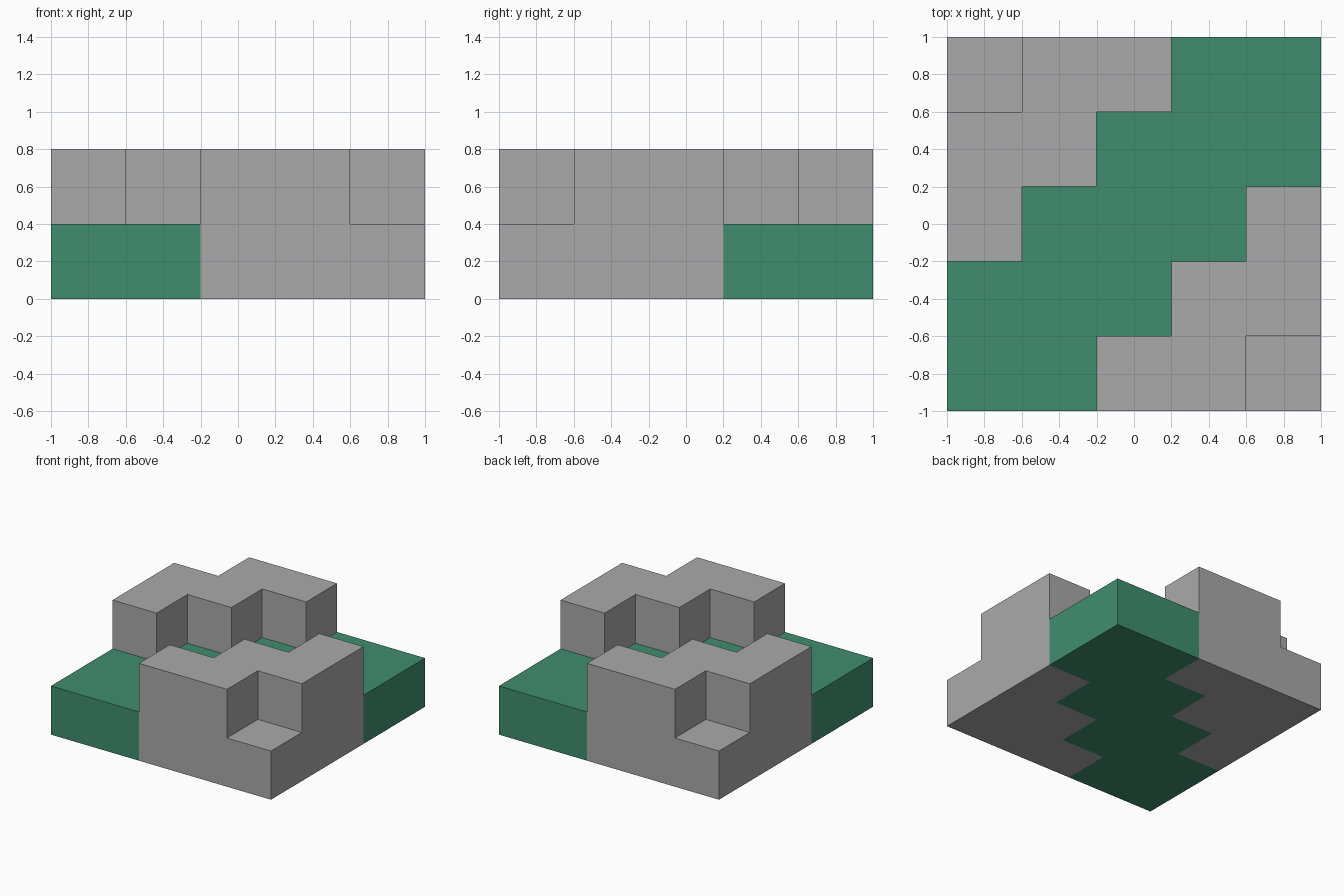
import bpy
import bmesh
from mathutils import Vector

cube = bpy.data.objects.get("Cube")
if cube:
    bpy.data.objects.remove(cube, do_unlink=True)

CELLS = 5      # cells along each side
STEP = 0.4     # cell size and layer height


def make_material(name, color):
    mat = bpy.data.materials.new(name)
    mat.use_nodes = True
    mat.diffuse_color = color
    mat.node_tree.nodes["Principled BSDF"].inputs["Base Color"].default_value = color
    return mat


def diagonal(face):
    """Number of the diagonal a cell lies on: 0 on the main one, +-4 at the corners."""
    c = face.calc_center_median()
    return round((c.x - c.y) / STEP)


def raise_faces(bm, faces, keep_bottom):
    """Extrude cells up by one layer and return the new top faces."""
    result = bmesh.ops.extrude_face_region(bm, geom=faces, use_keep_orig=keep_bottom)
    verts = [g for g in result["geom"] if isinstance(g, bmesh.types.BMVert)]
    bmesh.ops.translate(bm, verts=verts, vec=Vector((0, 0, STEP)))
    return [g for g in result["geom"] if isinstance(g, bmesh.types.BMFace)]


def terrain_part(name, mat, in_base, in_upper=None):
    """Stepped block: cells chosen by diagonal, with an optional second layer."""
    bm = bmesh.new()
    bmesh.ops.create_grid(bm, x_segments=CELLS, y_segments=CELLS, size=1.0)
    unused = [f for f in bm.faces if not in_base(diagonal(f))]
    bmesh.ops.delete(bm, geom=unused, context='FACES')
    tops = raise_faces(bm, bm.faces[:], True)
    if in_upper:
        raise_faces(bm, [f for f in tops if in_upper(diagonal(f))], False)
    # merge coplanar cells into clean faces
    bmesh.ops.dissolve_limit(bm, angle_limit=0.01, verts=bm.verts[:], edges=bm.edges[:])
    bmesh.ops.recalc_face_normals(bm, faces=bm.faces[:])
    mesh = bpy.data.meshes.new(name)
    bm.to_mesh(mesh)
    bm.free()
    mesh.materials.append(mat)
    obj = bpy.data.objects.new(name, mesh)
    bpy.context.collection.objects.link(obj)
    return obj


green = make_material("grass green", (0.051, 0.27, 0.157, 1.0))
gray = make_material("stone gray", (0.40, 0.40, 0.40, 1.0))

# Low green strip running diagonally through the middle
terrain_part("valley_floor", green, lambda d: abs(d) <= 1)

# Two stepped gray cliffs, each with a low outer corner
for name, side in (("front_left_cliff", 1), ("back_right_cliff", -1)):
    terrain_part(name, gray,
                 lambda d, s=side: d * s >= 2,
                 lambda d, s=side: d * s < 4)
